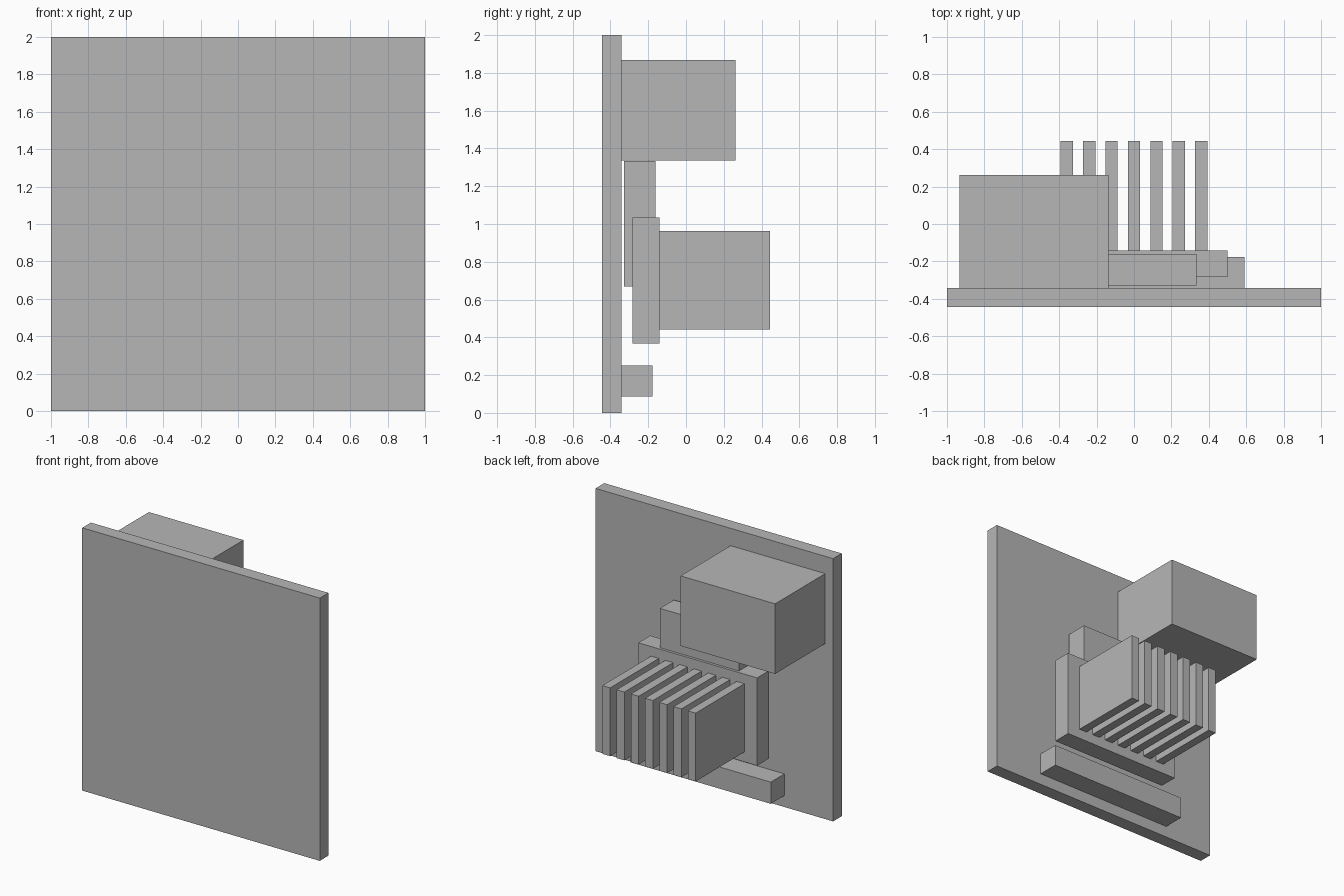
import bpy
import bmesh

cube = bpy.data.objects.get("Cube")
if cube:
    bpy.data.objects.remove(cube, do_unlink=True)

grey = bpy.data.materials.new("plain_grey")
grey.use_nodes = True
grey.diffuse_color = (0.47, 0.47, 0.47, 1)
grey.node_tree.nodes["Principled BSDF"].inputs["Base Color"].default_value = grey.diffuse_color


def box(name, x, y, z):
    """Box spanning the given (low, high) ranges."""
    spans = (x, y, z)
    bm = bmesh.new()
    bmesh.ops.create_cube(bm, size=1)
    for v in bm.verts:
        v.co = [lo + (c + 0.5) * (hi - lo) for c, (lo, hi) in zip(v.co, spans)]
    mesh = bpy.data.meshes.new(name)
    bm.to_mesh(mesh)
    bm.free()
    mesh.materials.append(grey)
    obj = bpy.data.objects.new(name, mesh)
    bpy.context.collection.objects.link(obj)
    return obj


# Flat upright board
board_back = -0.341
box("board", (-1, 1), (-0.445, board_back), (0, 2))

# Large housing in the upper corner and the edge connector below
box("port_housing", (-0.933, -0.137), (board_back, 0.261), (1.335, 1.868))
box("edge_connector", (-0.59, 0.59), (board_back, -0.177), (0.087, 0.252))

# Square chip, held just clear of the board
box("chip", (-0.333, 0.333), (-0.328, -0.161), (0.668, 1.334))

# Heat sink: base plate with a row of upright fins
sink_back = -0.141
box("heat_sink_base", (-0.5, 0.5), (-0.284, sink_back), (0.367, 1.035))
fin_count, pitch, half = 7, 0.12, 0.033
for i in range(fin_count):
    cx = (i - (fin_count - 1) / 2) * pitch
    box(f"heat_sink_fin_{i + 1}", (cx - half, cx + half), (sink_back, 0.445), (0.442, 0.962))
